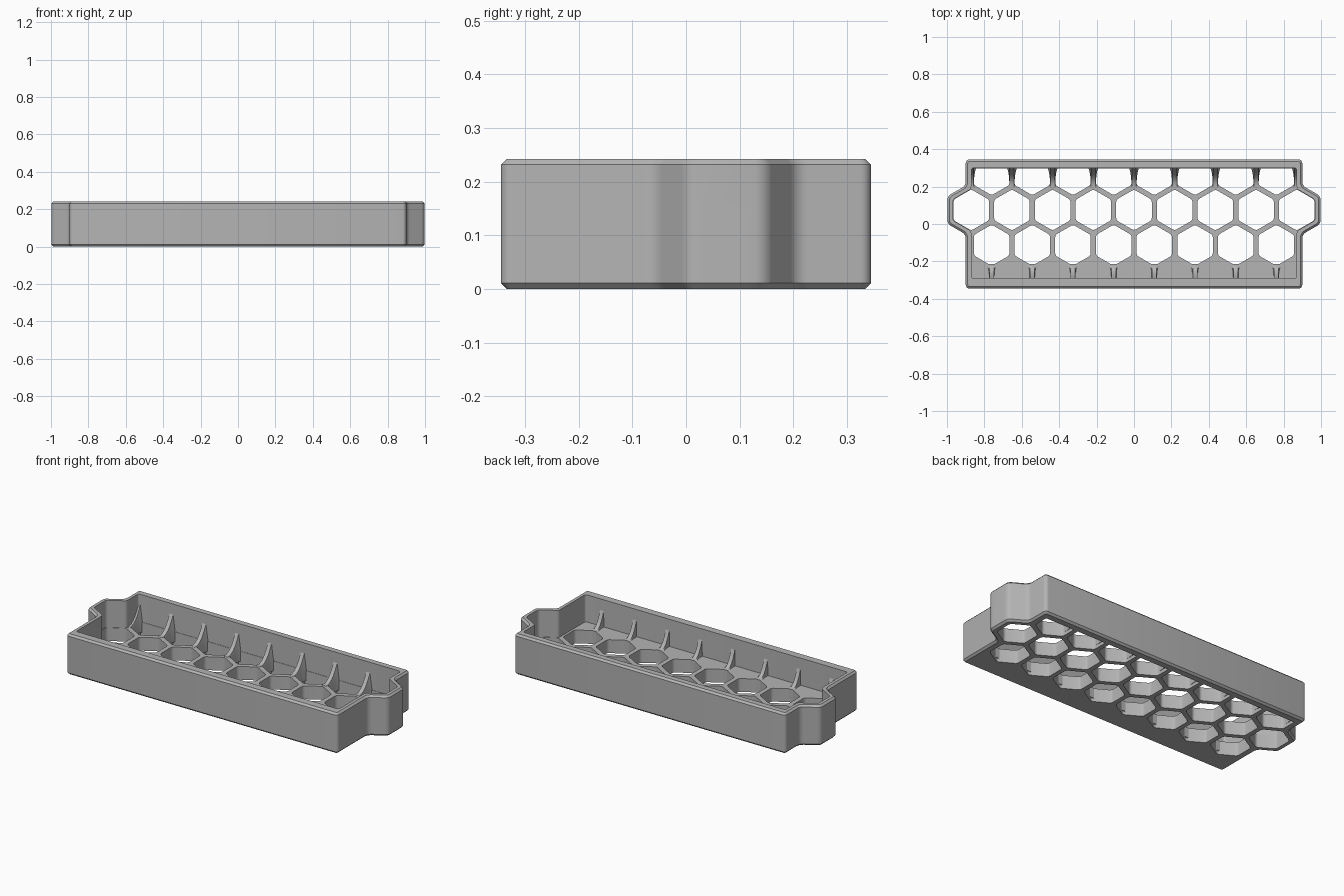
import bpy, bmesh, math

if "Cube" in bpy.data.objects:
    bpy.data.objects.remove(bpy.data.objects["Cube"], do_unlink=True)

grey = bpy.data.materials.new("plastic_grey")
grey.use_nodes = True
grey.diffuse_color = (0.46, 0.46, 0.46, 1)
grey.node_tree.nodes["Principled BSDF"].inputs["Base Color"].default_value = (0.46, 0.46, 0.46, 1)

PITCH = 0.2175             # cell spacing along a row
ROW = PITCH * math.sqrt(0.75)
MID = 0.075                # y of the long middle row
HOLE = 0.095               # hole inradius
GRID, TOP = 0.08, 0.2425   # grid height, wall height
BACK, FRONT = 0.30, -0.29  # inner wall faces


def make_object(name, bm):
    bmesh.ops.recalc_face_normals(bm, faces=bm.faces)
    mesh = bpy.data.meshes.new(name)
    bm.to_mesh(mesh)
    bm.free()
    mesh.materials.append(grey)
    ob = bpy.data.objects.new(name, mesh)
    bpy.context.collection.objects.link(ob)
    return ob


def prism(points, low, high, rounding=0):
    """Upright prism with optionally rounded vertical edges."""
    bm = bmesh.new()
    base = bm.faces.new([bm.verts.new((x, y, low)) for x, y in points])
    new = bmesh.ops.extrude_face_region(bm, geom=[base])["geom"]
    for v in new:
        if isinstance(v, bmesh.types.BMVert):
            v.co.z = high
    if rounding:
        upright = [e for e in bm.edges if abs(e.verts[0].co.z - e.verts[1].co.z) > 1e-4]
        bmesh.ops.bevel(bm, geom=upright, offset=rounding, segments=4, profile=0.5, affect='EDGES')
    return bm


def tray_outline(half_x, front, back, bulge_x):
    """Rectangle with half-hexagon bulges at both ends."""
    flat = (bulge_x - 4 * PITCH) / math.sqrt(3)
    foot = flat + (bulge_x - half_x) / math.sqrt(3)
    right = [(half_x, front), (half_x, MID - foot), (bulge_x, MID - flat),
             (bulge_x, MID + flat), (half_x, MID + foot), (half_x, back)]
    return right + [(-x, y) for x, y in reversed(right)]


def cut(target, cutter):
    cutter.hide_render = True
    mod = target.modifiers.new("cut", 'BOOLEAN')
    mod.operation, mod.solver, mod.object = 'DIFFERENCE', 'EXACT', cutter
    bpy.context.view_layer.objects.active = target
    bpy.ops.object.modifier_apply(modifier=mod.name)
    bpy.data.objects.remove(cutter, do_unlink=True)


# Outer body with rounded corners and chamfered rims
body = prism(tray_outline(0.90, -0.345, 0.345, 0.998), 0, TOP, 0.02)
rims = [e for e in body.edges if abs(e.verts[0].co.z - e.verts[1].co.z) < 1e-4]
bmesh.ops.bevel(body, geom=rims, offset=0.011, segments=1, affect='EDGES')
tray = make_object("tray", body)

# Open cavity above the grid
cut(tray, make_object("cavity_cutter",
                      prism(tray_outline(0.87, FRONT, BACK, 0.968), GRID, 0.4, 0.012)))

# Honeycomb holes, the back row clipped by the wall
holes = bmesh.new()
for row, count in ((-1, 8), (0, 9), (1, 8)):
    for i in range(count):
        cx, cy = (i - (count - 1) / 2) * PITCH, MID + row * ROW
        r = HOLE / math.cos(math.pi / 6)
        hexagon = [(cx + r * math.sin(k * math.pi / 3), cy + r * math.cos(k * math.pi / 3))
                   for k in range(6)]
        one = prism(hexagon, -0.1, 0.12, 0.012)
        for v in one.verts:
            v.co.y = min(v.co.y, BACK - 0.002)
        bmesh.ops.remove_doubles(one, verts=one.verts, dist=1e-5)
        temp = bpy.data.meshes.new("temp")
        one.to_mesh(temp)
        one.free()
        holes.from_mesh(temp)
        bpy.data.meshes.remove(temp)
cut(tray, make_object("hole_cutter", holes))

# Arched cable slots through both end walls
arch = [(MID - 0.037, -0.1), (MID + 0.037, -0.1)]
arch += [(MID + 0.037 * math.cos(a * math.pi / 12), 0.098 + 0.037 * math.sin(a * math.pi / 12))
         for a in range(13)]
for side in (-1, 1):
    bm = prism(arch, 0.94, 1.1)
    for v in bm.verts:
        y, z, x = v.co
        v.co = (side * x, y, z)
    cut(tray, make_object("slot_cutter", bm))


def rib(name, x, start, wall, spread):
    """Concave rib sweeping up from the grid to the wall."""
    bm = bmesh.new()
    rings = []
    steps = 10
    for i in range(steps + 1):
        t = i / steps
        y = start + (wall - start) * t
        z = GRID + 0.001 + 0.11 * t ** 2.4
        w = 0.014 + spread(t)
        rings.append([bm.verts.new(p) for p in ((x - w, y, 0.02), (x + w, y, 0.02), (x + w, y, GRID),
                                                (x + 0.012, y, z), (x - 0.012, y, z), (x - w, y, GRID))])
    for a, b in zip(rings, rings[1:]):
        for k in range(6):
            n = (k + 1) % 6
            bm.faces.new((a[k], a[n], b[n], b[k]))
    bm.faces.new(rings[0])
    bm.faces.new(rings[-1])
    return make_object(name, bm)


# Ribs on the back wall flare at the wall, those in front at the grid
parts = [tray]
for i in range(-4, 5):
    parts.append(rib("back_rib", i * PITCH, 0.195, BACK + 0.005, lambda t: 0.014 * t ** 3))
for i in range(8):
    parts.append(rib("front_rib", (i - 3.5) * PITCH, -0.215, FRONT - 0.005,
                     lambda t: 0.014 * (1 - t) ** 4))

# Smooth the rounded faces, keep the edges crisp
bpy.ops.object.select_all(action='DESELECT')
for ob in parts:
    ob.select_set(True)
bpy.context.view_layer.objects.active = tray
bpy.ops.object.shade_smooth_by_angle(angle=math.radians(30))
